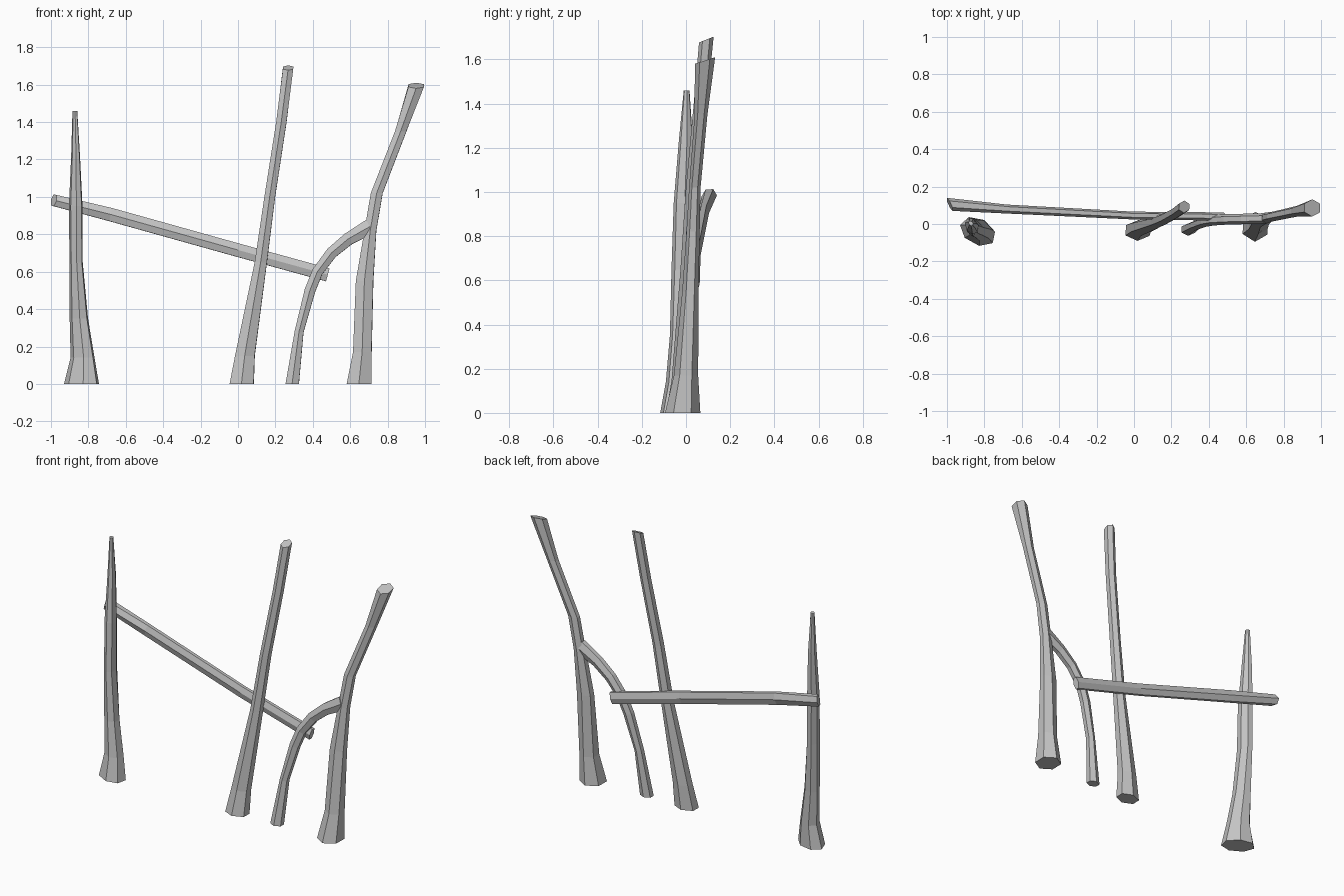
import bpy, bmesh, math
from mathutils import Vector

cube = bpy.data.objects.get("Cube")
if cube:
    bpy.data.objects.remove(cube)

grey = bpy.data.materials.new("weathered_grey")
grey.use_nodes = True
colour = (0.55, 0.55, 0.55, 1)
grey.diffuse_color = colour
grey.node_tree.nodes["Principled BSDF"].inputs["Base Color"].default_value = colour

DEPTH = Vector((0, 1, 0))
UP = Vector((0, 0, 1))


def limb(name, rings, sides=6, phase=0.0, upright=True, tilt=(0, 0), shear=0.0):
    """Loft rings of (x, y, z, half width, half depth); tilt slants the two ends."""
    bm = bmesh.new()
    pts = [Vector(r[:3]) for r in rings]
    last = len(pts) - 1
    angles = [phase + math.tau * k / sides for k in range(sides)]
    max_c = max(abs(math.cos(a)) for a in angles)
    max_s = max(abs(math.sin(a)) for a in angles)
    loops = []
    for i, (p, r) in enumerate(zip(pts, rings)):
        axis = UP if upright or p.z == 0 else pts[min(i + 1, last)] - pts[max(i - 1, 0)]
        axis = Vector((axis.x, 0, axis.z)).normalized()
        side = DEPTH.cross(axis)
        slope = tilt[0] if i == 0 else tilt[1] if i == last else 0
        loop = []
        for a in angles:
            w = math.cos(a) / max_c * r[3]
            d = math.sin(a) / max_s * r[4]
            loop.append(bm.verts.new(p + side * w + DEPTH * (d + shear * w) + axis * slope * d))
        loops.append(loop)
    for a, b in zip(loops, loops[1:]):
        for k in range(sides):
            n = (k + 1) % sides
            bm.faces.new((a[k], a[n], b[n], b[k]))
    bm.faces.new(loops[0][::-1])
    bm.faces.new(loops[-1])
    bmesh.ops.recalc_face_normals(bm, faces=bm.faces)
    mesh = bpy.data.meshes.new(name)
    bm.to_mesh(mesh)
    bm.free()
    mesh.materials.append(grey)
    obj = bpy.data.objects.new(name, mesh)
    bpy.context.collection.objects.link(obj)
    return obj


# Pointed post with a flared foot
limb("pointed_post", [
    (-.835, -.04, 0, .095, .075), (-.83, -.03, .14, .065, .06),
    (-.85, -.022, .35, .05, .05), (-.865, -.015, .65, .036, .05),
    (-.867, -.01, .95, .037, .045), (-.868, 0, 1.22, .024, .033),
    (-.872, .003, 1.46, .013, .013)], sides=7, phase=.3, shear=-.25)

# Leaning pole
limb("leaning_pole", [
    (.02, -.035, 0, .065, .055), (.037, -.02, .15, .053, .045),
    (.122, .01, .65, .033, .035), (.17, .03, 1.0, .029, .032),
    (.232, .065, 1.4, .028, .03), (.268, .092, 1.69, .028, .033)],
    phase=.5, tilt=(0, .4))

# Forked tree: the bent trunk and its arching second leg
limb("forked_trunk", [
    (.648, -.015, 0, .067, .08), (.665, 0, .17, .05, .055),
    (.677, .02, .55, .047, .037), (.708, .032, .82, .032, .03),
    (.742, .04, 1.02, .032, .026), (.87, .068, 1.35, .031, .029),
    (.953, .086, 1.595, .042, .046)], phase=.5, tilt=(0, .33))
limb("arching_leg", [
    (.29, -.03, 0, .036, .033), (.327, -.008, .28, .024, .027),
    (.385, .012, .5, .029, .027), (.425, .02, .6, .029, .028),
    (.5, .025, .7, .031, .028), (.59, .027, .775, .034, .028),
    (.705, .03, .84, .042, .028)], phase=.5, upright=False)

# Sloping crossbar
limb("crossbar", [
    (-.985, .105, .982, .031, .035), (-.68, .08, .905, .036, .024),
    (0, .045, .715, .036, .021), (.48, .04, .583, .036, .022)],
    phase=.5, upright=False, tilt=(-.45, 0))
